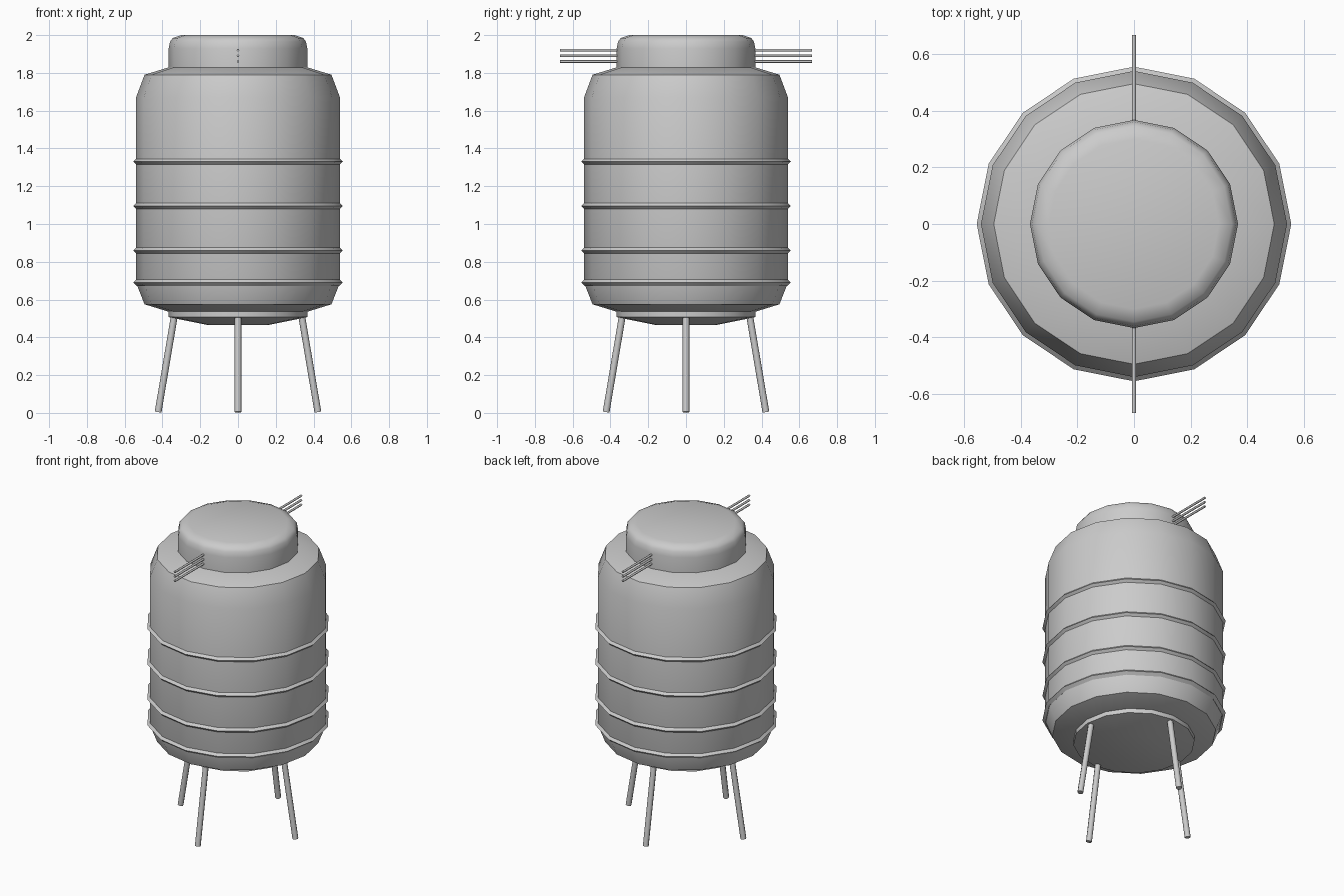
import bpy, bmesh, math
from mathutils import Vector

if "Cube" in bpy.data.objects:
    bpy.data.objects.remove(bpy.data.objects["Cube"])

SIDES = 16


def finish(bm, name, angle=35):
    bmesh.ops.recalc_face_normals(bm, faces=bm.faces)
    mesh = bpy.data.meshes.new(name)
    bm.to_mesh(mesh)
    bm.free()
    ob = bpy.data.objects.new(name, mesh)
    bpy.context.collection.objects.link(ob)
    bpy.ops.object.select_all(action='DESELECT')
    ob.select_set(True)
    bpy.context.view_layer.objects.active = ob
    bpy.ops.object.shade_smooth_by_angle(angle=math.radians(angle))
    return ob


def lathe(name, profile, angle=35, closed=False):
    """Spin (radius, z) points; an open profile gets flat end caps."""
    bm = bmesh.new()
    rings = []
    for r, z in profile:
        rings.append([bm.verts.new((r * math.cos(a), r * math.sin(a), z))
                      for a in (2 * math.pi * i / SIDES for i in range(SIDES))])
    pairs = list(zip(rings, rings[1:]))
    if closed:
        pairs.append((rings[-1], rings[0]))
    else:
        bm.faces.new(rings[0])
        bm.faces.new(rings[-1])
    for lo, hi in pairs:
        for i in range(SIDES):
            j = (i + 1) % SIDES
            bm.faces.new((lo[i], lo[j], hi[j], hi[i]))
    return finish(bm, name, angle)


def rod(name, start, end, radius, sides=8):
    start, end = Vector(start), Vector(end)
    axis = end - start
    bm = bmesh.new()
    bmesh.ops.create_cone(bm, cap_ends=True, segments=sides, radius1=radius,
                          radius2=radius, depth=axis.length)
    rot = axis.to_track_quat('Z', 'Y').to_matrix().to_4x4()
    bm.transform(rot)
    bmesh.ops.translate(bm, verts=bm.verts, vec=(start + end) / 2)
    return finish(bm, name, 50)


# Tank shell with bevelled shoulders
lathe("tank_body", [(0.365, 0.535), (0.495, 0.575), (0.54, 0.69),
                    (0.54, 1.67), (0.495, 1.79), (0.365, 1.83)])

# Rounded lid
lathe("lid", [(0.367, 1.825), (0.367, 1.93), (0.36, 1.965),
              (0.345, 1.985), (0.30, 2.0)], 50)

# Shallow dished base
lathe("base_plate", [(0.16, 0.465), (0.367, 0.507), (0.367, 0.537)])

# Raised hoops with a diamond section
for i, z in enumerate((0.69, 0.86, 1.095, 1.33)):
    lathe(f"hoop_{i + 1}", [(0.537, z - 0.018), (0.555, z),
                            (0.537, z + 0.018), (0.519, z)], 30, closed=True)

# Four splayed legs
for i in range(4):
    c, s = round(math.cos(i * math.pi / 2)), round(math.sin(i * math.pi / 2))
    rod(f"leg_{i + 1}", (0.423 * c, 0.423 * s, 0.004),
        (0.336 * c, 0.336 * s, 0.52), 0.018)

# Thin rods passing through the lid
for i, z in enumerate((1.86, 1.89, 1.92)):
    rod(f"lid_rod_{i + 1}", (0, -0.667, z), (0, 0.667, z), 0.007)
